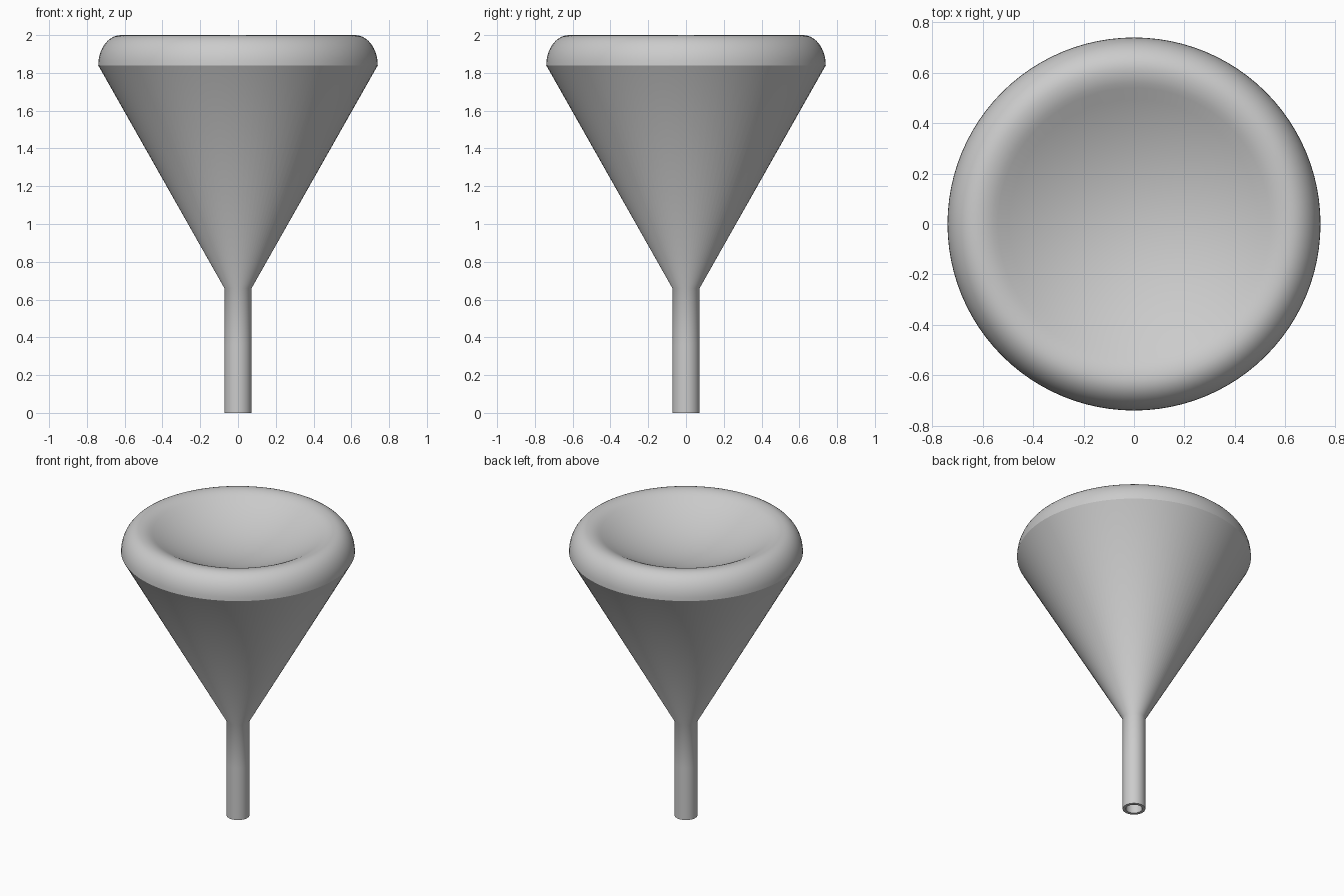
import bpy, bmesh, math

SEGMENTS = 96
old = bpy.data.objects.get("Cube")
if old:
    bpy.data.objects.remove(old, do_unlink=True)

grey = bpy.data.materials.new("plain grey")
grey.use_nodes = True
colour = (0.6, 0.6, 0.6, 1)
grey.diffuse_color = colour
grey.node_tree.nodes["Principled BSDF"].inputs["Base Color"].default_value = colour


def lathe(name, profile):
    """Turn an (r, z) outline around the z axis."""
    bm = bmesh.new()
    verts = [bm.verts.new((r, 0, z)) for r, z in profile]
    edges = [bm.edges.new(pair) for pair in zip(verts, verts[1:])]
    bmesh.ops.spin(bm, geom=verts + edges, cent=(0, 0, 0), axis=(0, 0, 1),
                   angle=math.tau, steps=SEGMENTS, use_merge=True)
    bmesh.ops.remove_doubles(bm, verts=bm.verts, dist=0.0001)
    bmesh.ops.recalc_face_normals(bm, faces=bm.faces)
    mesh = bpy.data.meshes.new(name)
    bm.to_mesh(mesh)
    bm.free()
    mesh.materials.append(grey)
    obj = bpy.data.objects.new(name, mesh)
    bpy.context.collection.objects.link(obj)
    bpy.ops.object.select_all(action="DESELECT")
    obj.select_set(True)
    bpy.context.view_layer.objects.active = obj
    bpy.ops.object.shade_smooth_by_angle(angle=math.radians(30))
    return obj


# Hollow stem, bore first, then up the outside and along the cone
bore = [(0, 0.64), (0.052, 0.64), (0.052, 0)]
outside = [(0.072, 0), (0.072, 0.36), (0.072, 0.66)]

# Rounded rim from the cone edge to the crest
crest, width, height, top = 0.62, 0.12, 0.16, 2.0
rim = []
for i in range(11):
    a = math.radians(9 * i)
    rim.append((crest + width * math.cos(a), top - height + height * math.sin(a)))

# Soft lip rolling over into the shallow dish
slope, lip = 0.57, 0.54
roll = crest - lip
inner_lip = [(crest - roll * t, top - slope * roll * t * t / 2)
             for t in (0.25, 0.5, 0.75, 1)]
lip_z = inner_lip[-1][1]
dish = []
for i in range(1, 13):
    t = 1 - i / 12
    dish.append((lip * t, lip_z - slope * lip / 2 * (1 - t * t)))

lathe("funnel_body", bore + outside + rim + inner_lip + dish)
